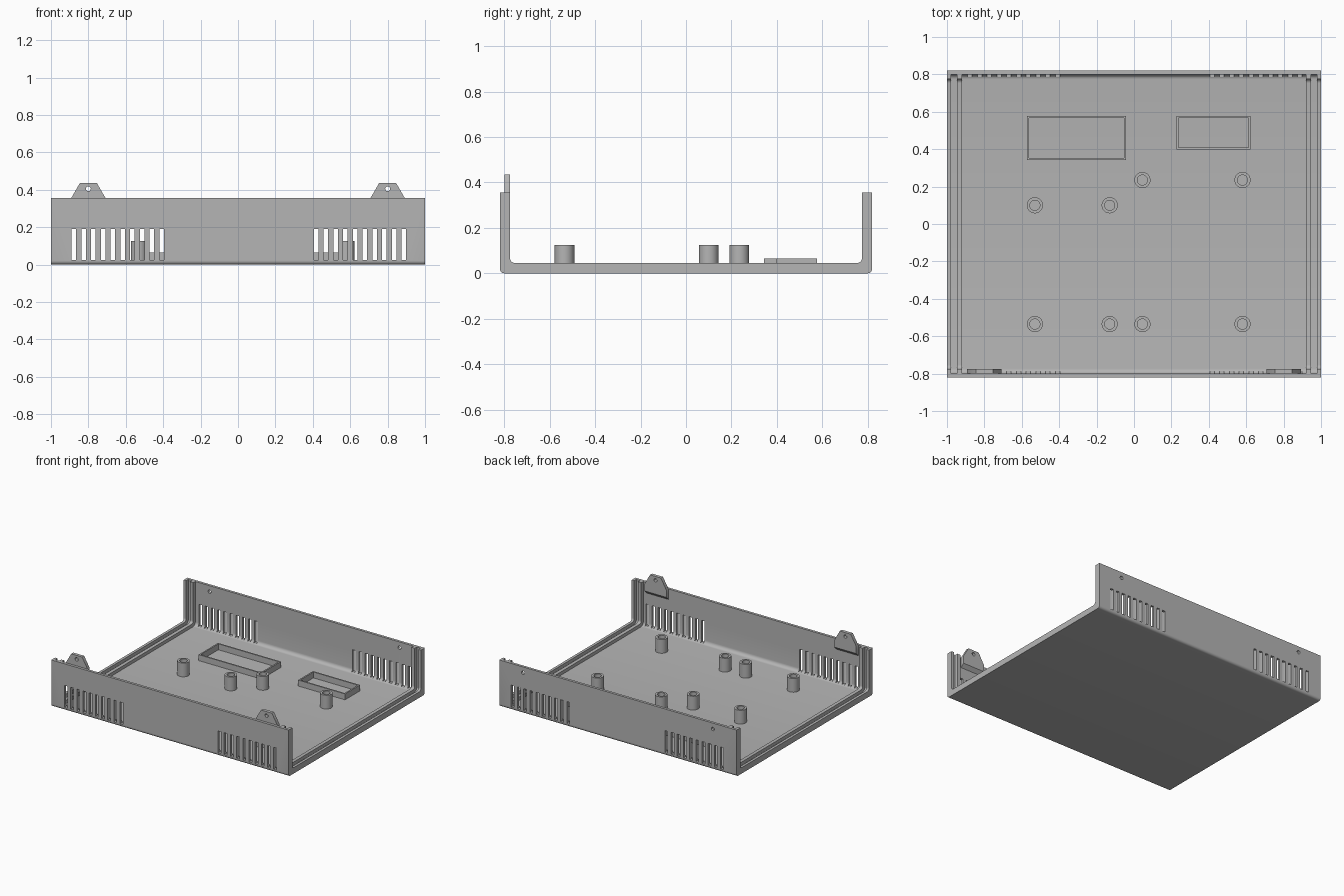
import bpy
import bmesh
from math import sin, cos, pi
from mathutils import Vector

cube = bpy.data.objects.get("Cube")
if cube:
    bpy.data.objects.remove(cube, do_unlink=True)

HALF_X, HALF_Y, WALL_TOP = 1.0, 0.82, 0.355
WALL, RIB = 0.02, 0.045

grey = bpy.data.materials.new("plain grey plastic")
grey.use_nodes = True
colour = (0.46, 0.46, 0.46, 1)
grey.diffuse_color = colour
grey.node_tree.nodes["Principled BSDF"].inputs["Base Color"].default_value = colour


def finish(name, bm, smooth=True):
    bmesh.ops.recalc_face_normals(bm, faces=bm.faces)
    mesh = bpy.data.meshes.new(name)
    bm.to_mesh(mesh)
    bm.free()
    ob = bpy.data.objects.new(name, mesh)
    bpy.context.collection.objects.link(ob)
    mesh.materials.append(grey)
    if smooth:
        shade(ob)
    return ob


def select(ob):
    bpy.ops.object.select_all(action='DESELECT')
    ob.select_set(True)
    bpy.context.view_layer.objects.active = ob


def shade(ob):
    select(ob)
    bpy.ops.object.shade_smooth_by_angle(angle=pi / 6)


def add_prism(bm, points, depth):
    """Extrude a flat loop of 3D points along a vector."""
    face = bm.faces.new([bm.verts.new(p) for p in points])
    new = bmesh.ops.extrude_face_region(bm, geom=[face], use_keep_orig=True)["geom"]
    verts = [v for v in new if isinstance(v, bmesh.types.BMVert)]
    bmesh.ops.translate(bm, verts=verts, vec=Vector(depth))


def circle(x, y, r, n=32):
    return [(x + r * cos(2 * pi * i / n), y + r * sin(2 * pi * i / n)) for i in range(n)]


def rect(x0, x1, y0, y1):
    return [(x0, y0), (x1, y0), (x1, y1), (x0, y1)]


def ring(name, outer, inner, z0, z1):
    """Open tube between two matching loops."""
    bm = bmesh.new()
    loops = [[bm.verts.new((x, y, z)) for x, y in loop]
             for loop, z in ((outer, z0), (outer, z1), (inner, z1), (inner, z0))]
    n = len(outer)
    for k in range(4):
        a, b = loops[k], loops[(k + 1) % 4]
        for i in range(n):
            j = (i + 1) % n
            bm.faces.new((a[i], a[j], b[j], b[i]))
    return finish(name, bm)


def u_path(offset, radius, steps=6):
    """Open U outline in y and z, with rounded lower corners."""
    y, z = HALF_Y - offset, offset
    half = [(y, WALL_TOP)]
    for i in range(steps + 1):
        a = pi / 2 * i / steps
        half.append((y - radius + radius * cos(a), z + radius - radius * sin(a)))
    return half + [(-p, q) for p, q in reversed(half)]


def u_channel(name, x0, x1, outer, inner):
    bm = bmesh.new()
    loop = outer + inner[::-1]
    add_prism(bm, [(x0, y, z) for y, z in loop], (x1 - x0, 0, 0))
    return finish(name, bm, False)


def cut(ob, cutter):
    cutter.hide_render = True
    mod = ob.modifiers.new("cut", 'BOOLEAN')
    mod.operation = 'DIFFERENCE'
    mod.solver = 'EXACT'
    mod.object = cutter
    select(ob)
    bpy.ops.object.modifier_apply(modifier=mod.name)
    bpy.data.objects.remove(cutter, do_unlink=True)
    shade(ob)


# Tray: floor with front and back walls
outer, inner = u_path(0, 0.02), u_path(WALL, 0.027)
tray = u_channel("tray", -HALF_X, HALF_X, outer, inner)

# Vent slots through both walls, screw holes through the back wall
bm = bmesh.new()
for start in (-0.877, 0.418):
    for i in range(10):
        x = start + i * 0.0521
        add_prism(bm, [(px, -0.9, pz) for px, pz in rect(x - 0.012, x + 0.012, 0.024, 0.19)],
                  (0, 1.8, 0))
for x in (-0.8, 0.8):
    add_prism(bm, [(px, 0.7, pz) for px, pz in circle(x, 0.31, 0.013, 20)], (0, 0.2, 0))
cut(tray, finish("vent_cutter", bm, False))

# Pairs of ribs that form the panel grooves at both open ends
rib_inner = u_path(RIB, 0.022)
for side, s in (("left", 1), ("right", -1)):
    for kind, a, b in (("outer", 0.979, HALF_X), ("inner", 0.92, 0.947)):
        shade(u_channel(f"{side}_{kind}_rib", s * a, s * b, inner, rib_inner))

# Screw tabs on the inside of the front wall, tapered underneath
for side, x in (("left", 0.8), ("right", -0.8)):
    bm = bmesh.new()
    shape = [(-0.092, 0.275), (0.092, 0.275), (0.092, 0.355),
             (0.046, 0.435), (-0.046, 0.435), (-0.092, 0.355)]
    add_prism(bm, [(x + px, -0.8, pz) for px, pz in shape], (0, 0.025, 0))
    for v in bm.verts:
        if v.co.z < 0.3 and v.co.y > -0.79:
            v.co.z += 0.025
    tab = finish(f"{side}_screw_tab", bm, False)
    bm = bmesh.new()
    add_prism(bm, [(px, -0.9, pz) for px, pz in circle(x, 0.405, 0.013, 20)], (0, 0.2, 0))
    cut(tab, finish("tab_hole_cutter", bm, False))

# Hollow standoffs for two circuit boards
boards = (((-0.53, -0.13), (-0.535, 0.1)), ((0.045, 0.58), (-0.535, 0.235)))
for xs, ys in boards:
    for x in xs:
        for y in ys:
            ring("standoff", circle(x, y, 0.043), circle(x, y, 0.027), WALL, 0.125)

# Low rectangular frames on the floor
t = 0.011
for name, x0, x1, y0, y1 in (("large_frame", -0.573, -0.043, 0.343, 0.577),
                             ("small_frame", 0.228, 0.624, 0.397, 0.577)):
    ring(name, rect(x0, x1, y0, y1), rect(x0 + t, x1 - t, y0 + t, y1 - t), WALL, 0.065)
